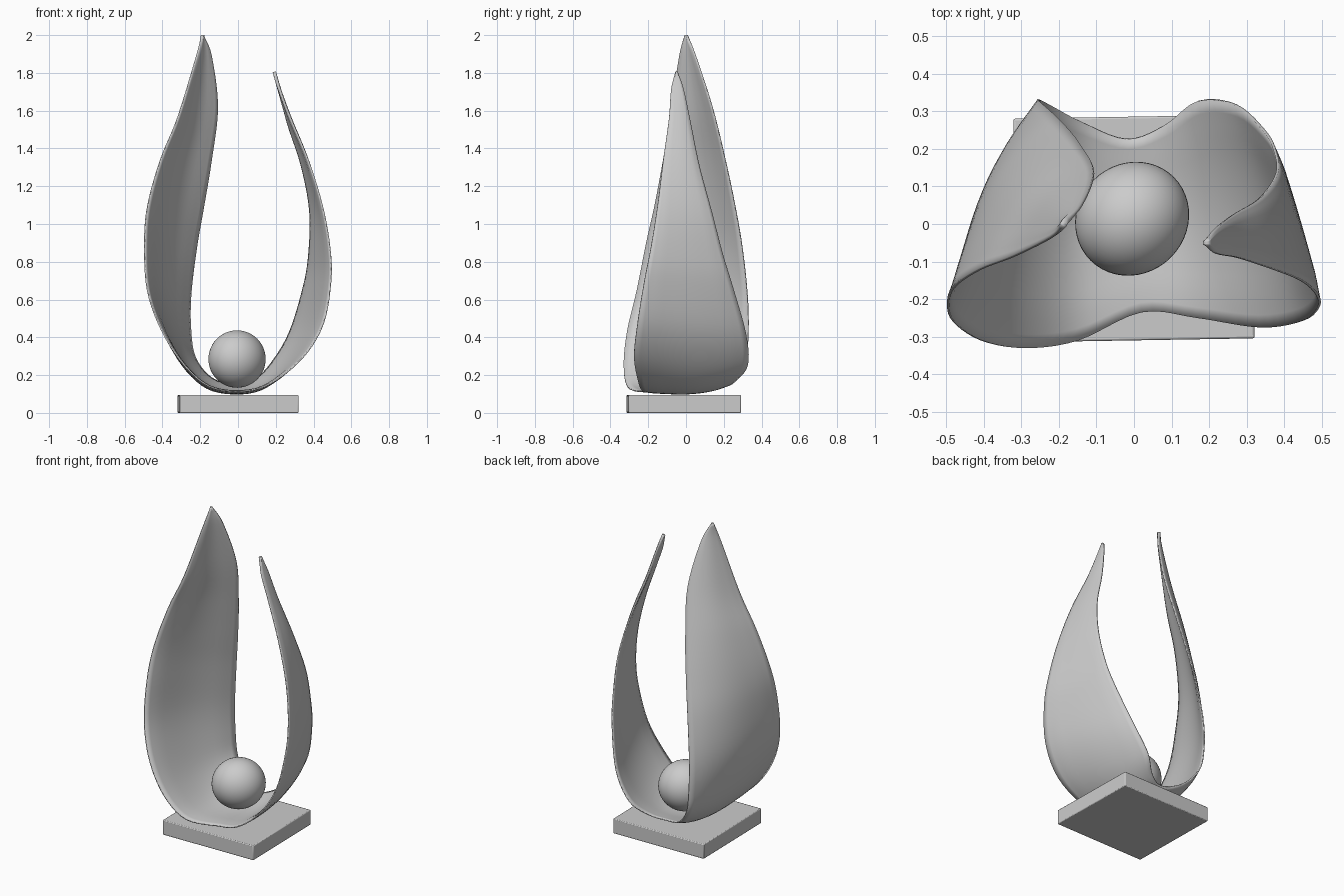
import bpy, bmesh
from math import pi, sin
from mathutils import Vector

if "Cube" in bpy.data.objects:
    bpy.data.objects.remove(bpy.data.objects["Cube"])

# Ribbon cross-sections, left tip -> bowl -> right tip: front edge, back edge, outward bulge
ROWS = [
    ((-.19, -.006, 2.0), (-.184, .006, 2.0), 0),
    ((-.222, -.036, 1.88), (-.14, .05, 1.89), .012),
    ((-.32, -.085, 1.56), (-.107, .138, 1.62), .035),
    ((-.41, -.12, 1.34), (-.14, .207, 1.34), .042),
    ((-.477, -.165, 1.1), (-.18, .258, 1.1), .045),
    ((-.494, -.21, .9), (-.22, .298, .87), .047),
    ((-.479, -.26, .65), (-.25, .325, .62), .045),
    ((-.405, -.31, .44), (-.25, .33, .43), .042),
    ((-.29, -.33, .26), (-.225, .317, .29), .037),
    ((-.15, -.31, .14), (-.14, .272, .185), .032),
    ((.02, -.235, .115), (-.02, .226, .147), .025),
    ((.17, -.25, .155), (.08, .262, .17), .028),
    ((.34, -.275, .29), (.17, .327, .255), .02),
    ((.45, -.257, .47), (.27, .317, .42), .012),
    ((.491, -.22, .7), (.345, .25, .66), .006),
    ((.485, -.185, .88), (.375, .195, .84), .004),
    ((.445, -.15, 1.1), (.38, .135, 1.07), .006),
    ((.37, -.12, 1.34), (.335, .07, 1.31), .008),
    ((.278, -.09, 1.56), (.263, .025, 1.53), .006),
    ((.22, -.079, 1.71), (.217, -.012, 1.71), .002),
    ((.192, -.056, 1.806), (.192, -.044, 1.806), 0),
]
STEPS, ACROSS = 5, 18


def spline(pts):
    """Catmull-Rom through the points."""
    ext = [pts[0] * 2 - pts[1]] + pts + [pts[-1] * 2 - pts[-2]]
    out = []
    for i in range(1, len(ext) - 2):
        a, b, c, d = ext[i - 1:i + 3]
        for s in range(STEPS):
            t = s / STEPS
            out.append((b * 2 + (c - a) * t + (a * 2 - b * 5 + c * 4 - d) * t ** 2
                        + (b * 3 - a - c * 3 + d) * t ** 3) * .5)
    return out + [pts[-1]]


def link(name, bm):
    me = bpy.data.meshes.new(name)
    bm.to_mesh(me)
    bm.free()
    ob = bpy.data.objects.new(name, me)
    bpy.context.collection.objects.link(ob)
    return ob


# Flame-shaped ribbon: two petals joined by a shallow bowl, fuller towards the back edge
fronts = [Vector(r[0]) for r in ROWS]
backs = [Vector(r[1]) for r in ROWS]
bulges = []
for i, (f, b, r) in enumerate(zip(fronts, backs, ROWS)):
    j, k = max(i - 1, 0), min(i + 1, len(ROWS) - 1)
    tangent = fronts[k] + backs[k] - fronts[j] - backs[j]
    bulges.append((b - f).cross(tangent).normalized() * r[2])
bm = bmesh.new()
grid = []
for f, n, b in zip(spline(fronts), spline(bulges), spline(backs)):
    vs = [v / ACROSS for v in range(ACROSS + 1)]
    grid.append([bm.verts.new(f.lerp(b, v) + n * sin(pi * v ** 1.25)) for v in vs])
for r0, r1 in zip(grid, grid[1:]):
    for v in range(ACROSS):
        bm.faces.new((r0[v], r0[v + 1], r1[v + 1], r1[v]))
petals = link("flame_petals", bm)

# Thickness thins out towards the rims
group = petals.vertex_groups.new(name="body")
for i in range(len(petals.data.vertices)):
    v = (i % (ACROSS + 1)) / ACROSS
    group.add([i], min(1, .4 + 4 * min(v, 1 - v)), 'REPLACE')
mod = petals.modifiers.new("thickness", 'SOLIDIFY')
mod.thickness = .018
mod.offset = 0
mod.vertex_group = "body"

# Slightly oval ball resting in the bowl
bpy.ops.mesh.primitive_uv_sphere_add(segments=48, ring_count=24, radius=1,
                                     location=(-.005, .014, .285), rotation=(0, 0, pi / 4))
ball = bpy.context.object
ball.name = "ball"
ball.scale = (.157, .146, .152)

# Square plinth
bpy.ops.mesh.primitive_cube_add(size=1, location=(0, -.012, .047), rotation=(0, 0, .017))
plinth = bpy.context.object
plinth.name = "plinth"
plinth.scale = (.632, .595, .094)
bpy.ops.object.transform_apply(location=False, rotation=False, scale=True)
mod = plinth.modifiers.new("soft_edges", 'BEVEL')
mod.width = .005
mod.segments = 2

# Smooth shading with crisp rims
for ob in (petals, ball, plinth):
    bpy.ops.object.select_all(action='DESELECT')
    ob.select_set(True)
    bpy.context.view_layer.objects.active = ob
    bpy.ops.object.shade_smooth_by_angle()
